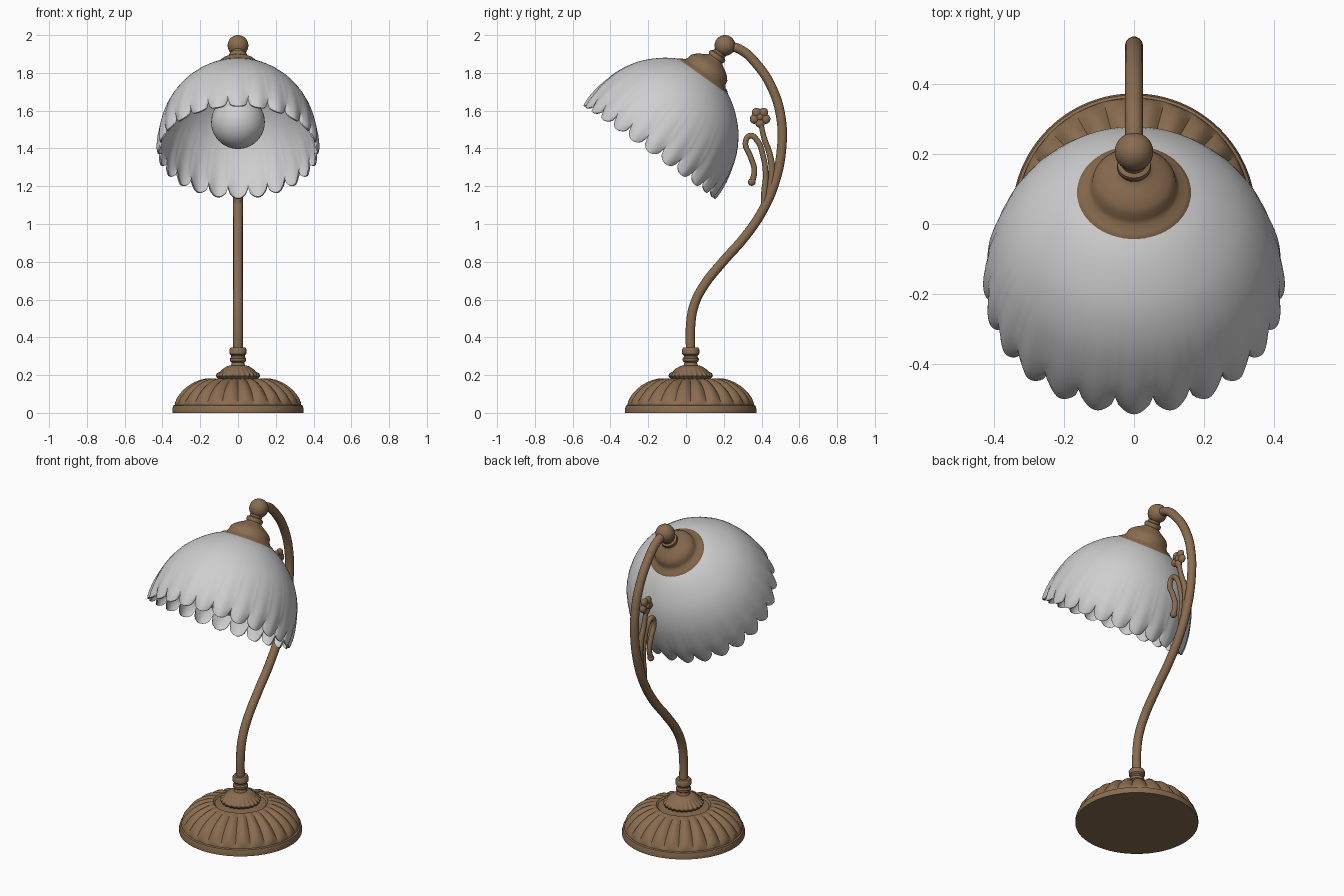
import bpy, bmesh, math
from mathutils import Matrix, Vector

if "Cube" in bpy.data.objects:
    bpy.data.objects.remove(bpy.data.objects["Cube"])


def material(name, rgb):
    m = bpy.data.materials.new(name)
    m.diffuse_color = (*rgb, 1)
    m.use_nodes = True
    m.node_tree.nodes["Principled BSDF"].inputs["Base Color"].default_value = m.diffuse_color
    return m


BRONZE = material("aged_bronze", (0.25, 0.15, 0.078))
GLASS = material("frosted_white", (0.62, 0.62, 0.62))


def finish(name, bm, mat, matrix):
    bmesh.ops.remove_doubles(bm, verts=bm.verts, dist=1e-5)
    bmesh.ops.recalc_face_normals(bm, faces=bm.faces)
    me = bpy.data.meshes.new(name)
    bm.to_mesh(me)
    bm.free()
    me.materials.append(mat)
    ob = bpy.data.objects.new(name, me)
    ob.matrix_world = matrix
    bpy.context.collection.objects.link(ob)
    return ob


def lathe(name, profile, n, mat, matrix=Matrix(), shape=None):
    """Spin (radius, height) points; shape(r, h, angle) may ripple them."""
    bm = bmesh.new()
    rings = []
    for k, (r, h) in enumerate(profile):
        ring = []
        for i in range(n):
            a = 2 * math.pi * i / n
            rr, hh = shape(r, h, a, k) if shape else (r, h)
            ring.append(bm.verts.new((rr * math.cos(a), rr * math.sin(a), hh)))
        rings.append(ring)
    for A, B in zip(rings, rings[1:]):
        for i in range(n):
            j = (i + 1) % n
            bm.faces.new((A[i], A[j], B[j], B[i]))
    return finish(name, bm, mat, matrix)


def tube(name, pts, radius):
    """Round tube through (y, z, scale) points in the plane x = 0."""
    cu = bpy.data.curves.new(name, 'CURVE')
    cu.dimensions = '3D'
    cu.bevel_depth, cu.bevel_resolution = radius, 5
    cu.resolution_u, cu.use_fill_caps = 10, True
    sp = cu.splines.new('BEZIER')
    sp.bezier_points.add(len(pts) - 1)
    for bp, p in zip(sp.bezier_points, pts):
        bp.co = (0, p[0], p[1])
        bp.radius = p[2] if len(p) > 2 else 1
        bp.handle_left_type = bp.handle_right_type = 'AUTO'
    cu.materials.append(BRONZE)
    ob = bpy.data.objects.new(name, cu)
    bpy.context.collection.objects.link(ob)
    bpy.ops.object.select_all(action='DESELECT')
    ob.select_set(True)
    bpy.context.view_layer.objects.active = ob
    bpy.ops.object.convert(target='MESH')


def ball(name, co, r, scale=(1, 1, 1), rot=0, mat=BRONZE):
    bm = bmesh.new()
    bmesh.ops.create_uvsphere(bm, u_segments=32, v_segments=20, radius=r)
    M = Matrix.Translation(co) @ Matrix.Rotation(rot, 4, 'X') @ Matrix.Diagonal((*scale, 1))
    return finish(name, bm, mat, M)


BASE = Matrix.Translation((0, 0.025, 0))


# Fluted dome base
def flutes(r, h, a, k):
    w = max(0, min(1, (h - 0.045) / 0.03, (r - 0.15) / 0.06))
    groove = abs(math.sin(a * 12)) - 0.65
    return r + 0.012 * w * groove, h + 0.012 * w * groove


lathe("base", [(0, 0), (0.348, 0), (0.348, 0.02), (0.343, 0.038), (0.335, 0.042),
               (0.333, 0.055), (0.322, 0.075), (0.306, 0.097), (0.285, 0.12), (0.26, 0.14),
               (0.23, 0.158), (0.2, 0.171), (0.175, 0.179), (0.155, 0.181), (0.145, 0.172),
               (0.11, 0.175), (0, 0.178)], 192, BRONZE, BASE, flutes)


# Scalloped collar on the base
def beads(r, h, a, k):
    return r + 0.004 * math.cos(a * 24) * (r > 0.09), h


lathe("base_collar", [(0, 0.17), (0.085, 0.175), (0.105, 0.183), (0.114, 0.196), (0.108, 0.21),
                      (0.092, 0.218), (0.082, 0.232), (0.06, 0.246), (0.04, 0.252), (0, 0.252)],
      144, BRONZE, BASE, beads)

# Turned neck that holds the stem
lathe("stem_socket", [(0.042, 0.245), (0.035, 0.258), (0.034, 0.268), (0.042, 0.274),
                      (0.043, 0.288), (0.036, 0.296), (0.036, 0.304), (0.045, 0.312),
                      (0.046, 0.335), (0.04, 0.346), (0, 0.348)], 40, BRONZE, BASE)

# S-curved stem
tube("stem", [(0.025, 0.3), (0.025, 0.47), (0.043, 0.57), (0.092, 0.67), (0.195, 0.8),
              (0.31, 0.93), (0.405, 1.07), (0.47, 1.22), (0.506, 1.4), (0.503, 1.56),
              (0.46, 1.71), (0.375, 1.845), (0.285, 1.925), (0.206, 1.945)], 0.0255)

# Curled tendril and flower stalk
tube("tendril", [(0.35, 1.22, 1.1), (0.362, 1.285), (0.34, 1.36), (0.315, 1.43), (0.34, 1.468),
                 (0.378, 1.44), (0.408, 1.36), (0.422, 1.26), (0.415, 1.16, 1.2), (0.415, 1.08, 1.2)], 0.015)
ball("tendril_tip", (0, 0.348, 1.222), 0.02)
tube("flower_stalk", [(0.395, 1.54, 0.9), (0.412, 1.46), (0.443, 1.37, 1.1), (0.455, 1.27, 1.3),
                      (0.44, 1.17, 1.3), (0.41, 1.1, 1)], 0.015)

# Flat flower in the plane of the stem
FLOWER = Vector((0, 0.392, 1.565))
for i in range(5):
    a = math.radians(54 + 72 * i)
    off = Vector((0, math.cos(a), math.sin(a))) * 0.031
    ball("petal_%d" % (i + 1), FLOWER + off, 0.025, (0.7, 1, 1))
ball("flower_centre", FLOWER, 0.021)

# Ball joint, and tilted frame whose z runs down the shade axis
JOINT = Vector((0, 0.206, 1.945))
HEAD = Matrix.Translation(JOINT) @ Matrix.Rotation(math.radians(144.7), 4, 'X')
ball("ball_joint", JOINT, 0.055)

# Stepped bell cap
lathe("shade_cap", [(0, 0.035), (0.036, 0.045), (0.036, 0.056), (0.047, 0.062), (0.049, 0.075),
                    (0.044, 0.085), (0.05, 0.092), (0.06, 0.098), (0.084, 0.112), (0.105, 0.128),
                    (0.118, 0.145), (0.122, 0.165), (0.13, 0.18), (0.15, 0.19), (0.165, 0.203),
                    (0.169, 0.216), (0.163, 0.222), (0.1, 0.21), (0, 0.21)], 64, BRONZE, HEAD)

# Glass shade with 24 round lobes along the rim
outer = [(0.14, 0.19), (0.185, 0.212), (0.222, 0.236), (0.252, 0.26), (0.28, 0.285), (0.305, 0.311),
         (0.328, 0.338), (0.349, 0.37), (0.368, 0.403), (0.385, 0.44), (0.398, 0.478), (0.408, 0.515),
         (0.416, 0.55), (0.422, 0.585), (0.425, 0.62), (0.426, 0.65), (0.424, 0.675), (0.42, 0.694)]
inner = [(r - 0.008, h + 0.006 * (1 - (h - 0.19) / 0.504)) for r, h in reversed(outer)]


def scallop(r, h, a, k):
    t = 2 * ((a / math.radians(15) + 0.5) % 1 - 0.5)
    w = max(0, (h - 0.2) / 0.494)
    lift = 0.06 * (1 - math.sqrt(max(0, 1 - t * t)))
    return r + 0.007 * w ** 3 * math.cos(math.pi * t), h - lift * w ** 4


lathe("shade", outer + inner, 288, GLASS, HEAD, scallop)

# Bulb with its neck, and the lamp holder
CB, RB = 0.497, 0.142
bulb = [(0.045, 0.27), (0.05, 0.32), (0.07, 0.355)]
bulb += [(RB * math.sin(math.radians(d)), CB - RB * math.cos(math.radians(d))) for d in range(40, 181, 7)]
lathe("bulb", bulb, 48, GLASS, HEAD)
lathe("lamp_holder", [(0, 0.2), (0.052, 0.2), (0.052, 0.29), (0, 0.29)], 32, BRONZE, HEAD)

# Smooth shading with sharp creases kept
bpy.ops.object.select_all(action='SELECT')
bpy.context.view_layer.objects.active = bpy.data.objects["base"]
bpy.ops.object.shade_smooth_by_angle(angle=math.radians(40))
